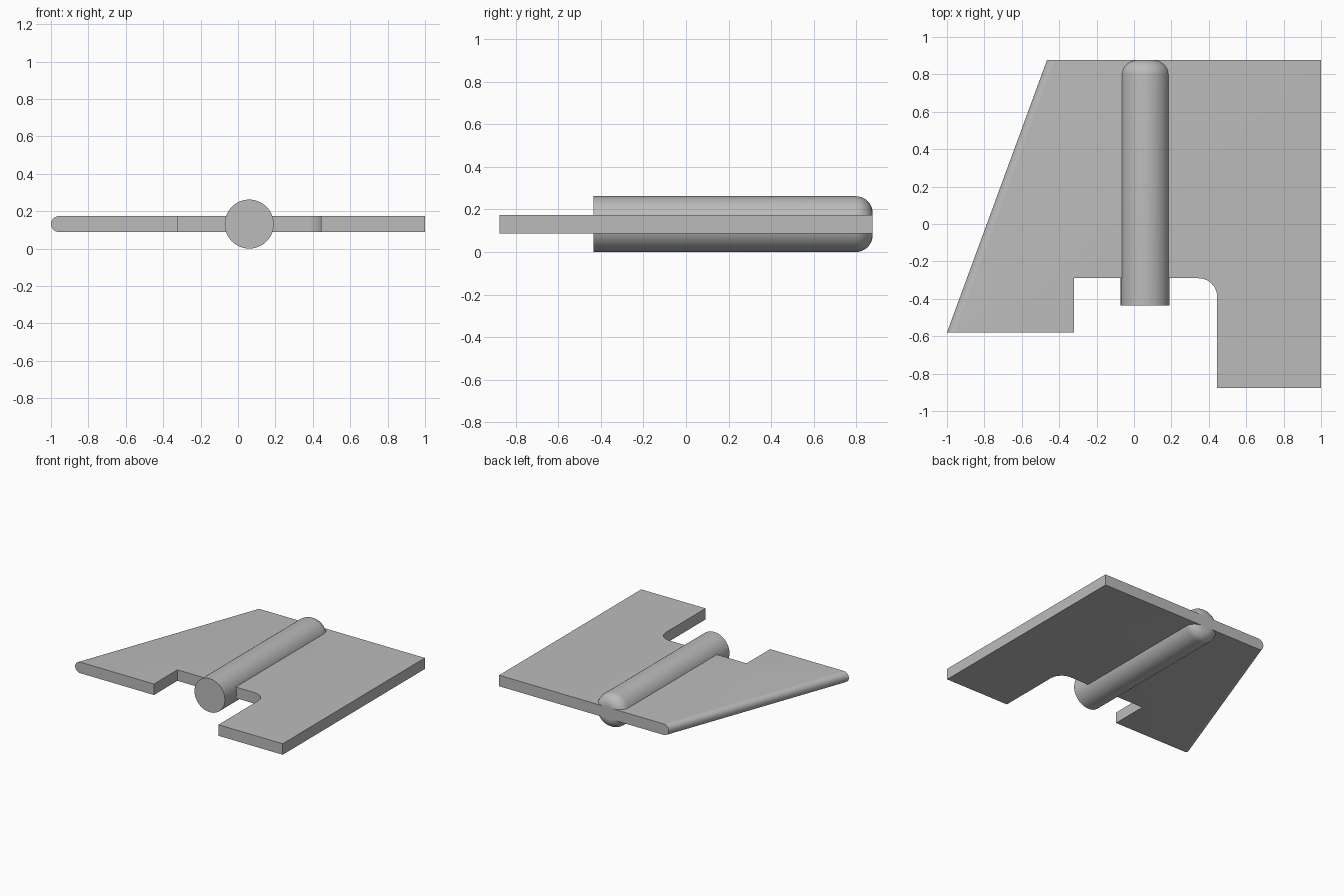
import bpy, bmesh, math
from mathutils import Vector

cube = bpy.data.objects.get("Cube")
if cube:
    bpy.data.objects.remove(cube)

MID_Z = 0.131      # shared centre height of plate and rod
HALF = 0.043       # half the plate thickness

grey = bpy.data.materials.new("plain grey")
grey.use_nodes = True
colour = (0.5, 0.5, 0.5, 1)
grey.diffuse_color = colour
grey.node_tree.nodes["Principled BSDF"].inputs["Base Color"].default_value = colour


def finish(bm, name):
    """Turn a bmesh into a smooth-by-angle grey object."""
    bmesh.ops.recalc_face_normals(bm, faces=bm.faces)
    mesh = bpy.data.meshes.new(name)
    bm.to_mesh(mesh)
    bm.free()
    mesh.materials.append(grey)
    obj = bpy.data.objects.new(name, mesh)
    bpy.context.collection.objects.link(obj)
    bpy.ops.object.select_all(action='DESELECT')
    obj.select_set(True)
    bpy.context.view_layer.objects.active = obj
    bpy.ops.object.shade_smooth_by_angle(angle=math.radians(30))
    return obj


def arc(cx, cy, r, start, end, steps):
    angles = [math.radians(start + (end - start) * i / steps) for i in range(steps + 1)]
    return [(cx + r * math.cos(a), cy + r * math.sin(a)) for a in angles]


# Plate: notched outline with one filleted notch corner
slant = [(-0.465, 0.877), (-1.0, -0.58)]
outline = slant + [(-0.32, -0.58), (-0.32, -0.29)]
outline += arc(0.345, -0.39, 0.1, 90, 0, 10)
outline += [(0.445, -0.877), (1.0, -0.877), (1.0, 0.877)]
bm = bmesh.new()
base = bm.faces.new([bm.verts.new((x, y, MID_Z - HALF)) for x, y in outline])
up = bmesh.ops.extrude_face_region(bm, geom=[base])
bmesh.ops.translate(bm, vec=(0, 0, 2 * HALF),
                    verts=[v for v in up["geom"] if isinstance(v, bmesh.types.BMVert)])
bmesh.ops.recalc_face_normals(bm, faces=bm.faces)

# Round the slanted side of the plate
ends = [Vector(p) for p in slant]
rim = [e for e in bm.edges
       if all(min((v.co.xy - p).length for v in e.verts) < 0.001 for p in ends)]
bmesh.ops.bevel(bm, geom=rim, offset=HALF - 0.001, segments=8, profile=0.5, affect='EDGES')
finish(bm, "plate")

# Rod: lathed profile with a flat front and a rounded back end
R, FILLET, FRONT, BACK = 0.131, 0.08, -0.435, 0.877
profile = [(0, FRONT), (R, FRONT)]
profile += arc(R - FILLET, BACK - FILLET, FILLET, 0, 90, 10) + [(0, BACK)]
bm = bmesh.new()
ring = [bm.verts.new((r, y, 0)) for r, y in profile]
edges = [bm.edges.new(pair) for pair in zip(ring, ring[1:])]
bmesh.ops.spin(bm, geom=ring + edges, cent=(0, 0, 0), axis=(0, 1, 0),
               angle=math.tau, steps=64)
bmesh.ops.remove_doubles(bm, verts=bm.verts, dist=0.0005)
bmesh.ops.translate(bm, vec=(0.06, 0, MID_Z), verts=bm.verts)
finish(bm, "rod")
